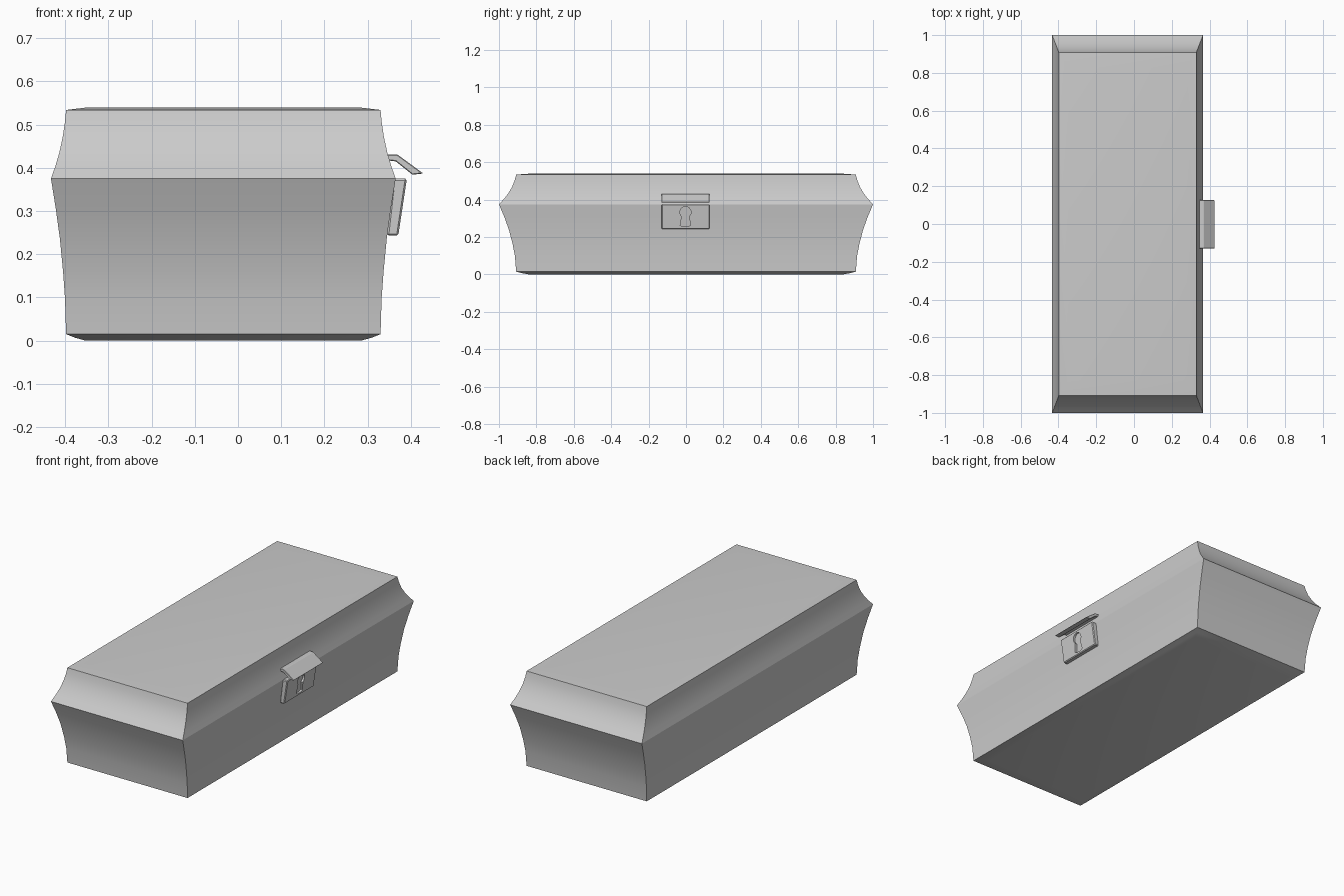
import bpy, bmesh, math
from mathutils import Vector

cube = bpy.data.objects.get("Cube")
if cube:
    bpy.data.objects.remove(cube, do_unlink=True)

CX = -0.034                 # chest centre in x (the latch fills the rest)
HX, HY = 0.364, 0.908       # half sizes at lid top and chest bottom
FX, FY = 0.035, 0.092       # how far the waist flares out

grey = bpy.data.materials.new("plain grey")
grey.use_nodes = True
COLOUR = (0.6, 0.6, 0.6, 1)
grey.diffuse_color = COLOUR
grey.node_tree.nodes["Principled BSDF"].inputs["Base Color"].default_value = COLOUR


def finish(name, bm, smooth=None):
    bmesh.ops.recalc_face_normals(bm, faces=bm.faces)
    mesh = bpy.data.meshes.new(name)
    bm.to_mesh(mesh)
    bm.free()
    mesh.materials.append(grey)
    ob = bpy.data.objects.new(name, mesh)
    bpy.context.collection.objects.link(ob)
    if smooth:
        bpy.ops.object.select_all(action='DESELECT')
        ob.select_set(True)
        bpy.context.view_layer.objects.active = ob
        bpy.ops.object.shade_smooth_by_angle(angle=math.radians(smooth))
    return ob


def flared_box(name, rings):
    """Stack of rectangles; each ring is (z, flare, inset)."""
    bm = bmesh.new()
    loops = []
    for z, f, inset in rings:
        hx, hy = HX + f * FX - inset * 0.05, HY + f * FY - inset * 0.08
        loops.append([bm.verts.new((CX + sx * hx, sy * hy, z))
                      for sx, sy in ((-1, -1), (1, -1), (1, 1), (-1, 1))])
    for a, b in zip(loops, loops[1:]):
        for i in range(4):
            j = (i + 1) % 4
            bm.faces.new((a[i], a[j], b[j], b[i]))
    bm.faces.new(loops[0])
    bm.faces.new(loops[-1])
    return finish(name, bm, 27)


def extrude_y(name, profile, y0, y1, bevel):
    """Extrude an (x, z) profile along y."""
    bm = bmesh.new()
    face = bm.faces.new([bm.verts.new((x, y0, z)) for x, z in profile])
    ext = bmesh.ops.extrude_face_region(bm, geom=[face])["geom"]
    bmesh.ops.translate(bm, vec=(0, y1 - y0, 0),
                        verts=[v for v in ext if isinstance(v, bmesh.types.BMVert)])
    if bevel:
        bmesh.ops.bevel(bm, geom=bm.edges[:], offset=bevel, segments=1,
                        profile=0.5, affect='EDGES')
    return finish(name, bm)


# Chest body and lid, both curving out to the waist
flared_box("chest_body", [(0, 0, 0.9), (0.007, 0, 0.4), (0.015, 0, 0), (0.097, 0.07, 0),
                          (0.16, 0.2, 0), (0.236, 0.41, 0), (0.305, 0.68, 0), (0.375, 1, 0)])
flared_box("chest_lid", [(0.375, 1, 0), (0.405, 0.7, 0), (0.435, 0.45, 0), (0.47, 0.23, 0),
                         (0.505, 0.08, 0), (0.534, 0, 0), (0.54, 0, 1)])

# Lock plate, leaning out with the chest wall
plate = extrude_y("lock_plate", [(0.345, 0.243), (0.371, 0.243), (0.391, 0.375), (0.36, 0.375)],
                  -0.13, 0.126, 0.004)

# Keyhole cut into the plate
hole = [(0.03 * math.cos(math.radians(a)), 0.333 + 0.03 * math.sin(math.radians(a)))
        for a in range(-50, 231, 20)]
hole += [(-0.028, 0.263), (-0.014, 0.257), (0.014, 0.257), (0.028, 0.263)]
bm = bmesh.new()
back, front = ([bm.verts.new((x + 0.15 * (z - 0.31), y - 0.003, z)) for y, z in hole]
               for x in (0.370, 0.41))
bm.faces.new(back)
bm.faces.new(front)
for i in range(len(hole)):
    j = (i + 1) % len(hole)
    bm.faces.new((back[i], back[j], front[j], front[i]))
cutter = finish("keyhole_cutter", bm)
cutter.hide_render = True
cutter.hide_set(True)
mod = plate.modifiers.new("keyhole", 'BOOLEAN')
mod.operation = 'DIFFERENCE'
mod.solver = 'EXACT'
mod.object = cutter

# Raised hasp hinged on the lid
extrude_y("latch_hasp", [(0.340, 0.431), (0.369, 0.431), (0.429, 0.387), (0.404, 0.384),
                         (0.365, 0.415), (0.340, 0.418)], -0.13, 0.126, 0.002)
